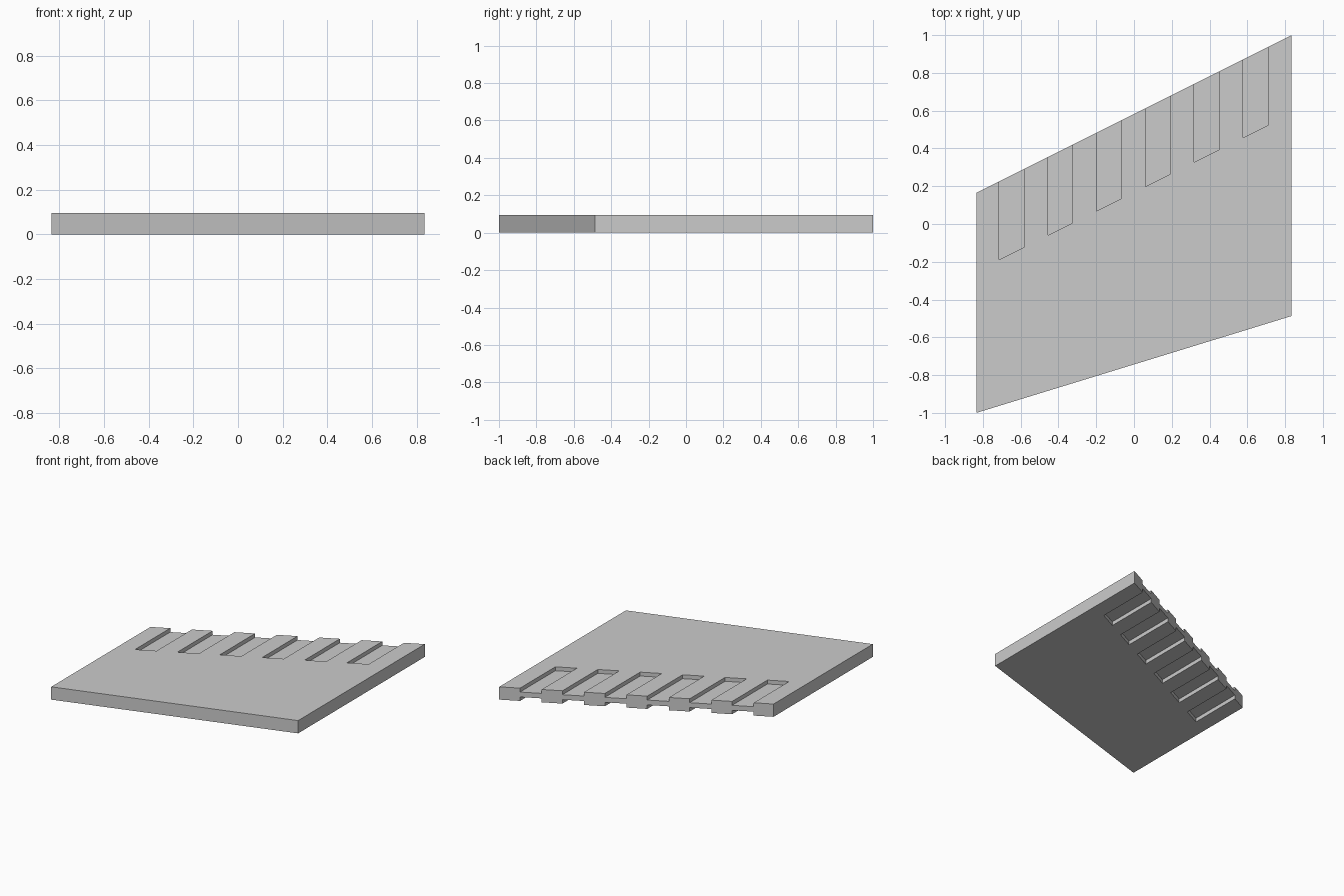
import bpy, bmesh

if "Cube" in bpy.data.objects:
    bpy.data.objects.remove(bpy.data.objects["Cube"])

HALF_X, HEIGHT = 0.835, 0.095
SLOTS, PITCH, SLOT_W, SLOT_L, DEPTH = 6, 0.2582, 0.132, 0.415, 0.029


def back_y(x):
    # slanted back edge of the plate
    return 0.5825 + 0.5 * x


def add_prism(bm, outline, z0, z1):
    low = [bm.verts.new((x, y, z0)) for x, y in outline]
    high = [bm.verts.new((x, y, z1)) for x, y in outline]
    bm.faces.new(low[::-1])
    bm.faces.new(high)
    n = len(outline)
    for i in range(n):
        j = (i + 1) % n
        bm.faces.new((low[i], low[j], high[j], high[i]))


def make_object(name, bm):
    mesh = bpy.data.meshes.new(name)
    bm.to_mesh(mesh)
    bm.free()
    obj = bpy.data.objects.new(name, mesh)
    bpy.context.collection.objects.link(obj)
    return obj


# Slanted four-sided plate
bm = bmesh.new()
add_prism(bm, [(-HALF_X, -1), (HALF_X, -0.487), (HALF_X, 1), (-HALF_X, 0.165)], 0, HEIGHT)
plate = make_object("slotted_plate", bm)

# Slots along the back edge, on both the top and the underside
bm = bmesh.new()
for i in range(SLOTS):
    mid = (i - (SLOTS - 1) / 2) * PITCH - 0.003
    a, b = mid - SLOT_W / 2, mid + SLOT_W / 2
    outline = [(a, back_y(a) - SLOT_L), (b, back_y(b) - SLOT_L),
               (b, back_y(b) + 0.1), (a, back_y(a) + 0.1)]
    add_prism(bm, outline, HEIGHT - DEPTH, HEIGHT + 0.1)
    add_prism(bm, outline, -0.1, DEPTH)
cutter = make_object("slot_cutter", bm)
cutter.hide_render = True

cut = plate.modifiers.new("slots", 'BOOLEAN')
cut.operation = 'DIFFERENCE'
cut.solver = 'EXACT'
cut.object = cutter
bpy.context.view_layer.objects.active = plate
plate.select_set(True)
bpy.ops.object.modifier_apply(modifier=cut.name)
bpy.data.objects.remove(cutter, do_unlink=True)
